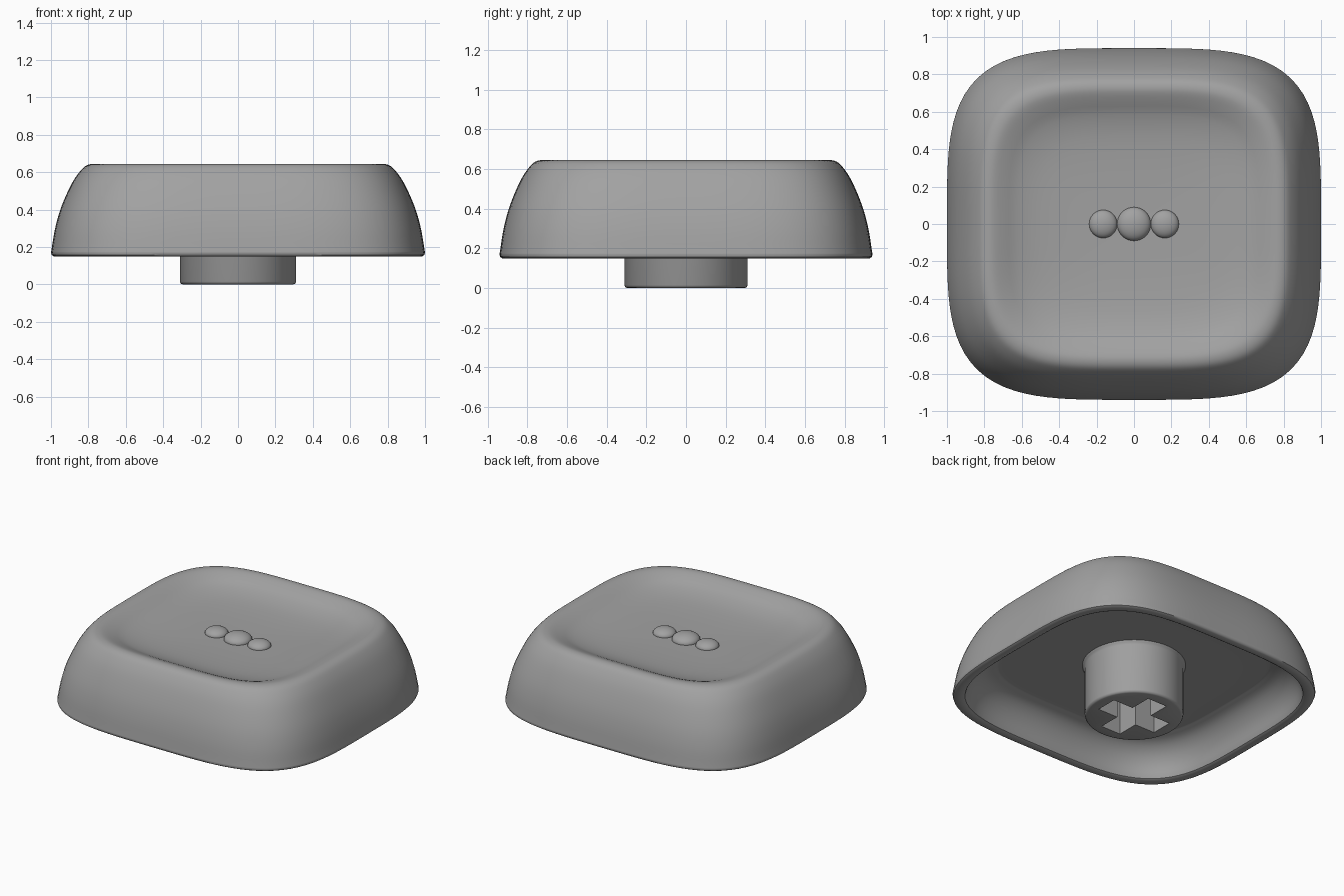
import bpy, bmesh, math
from mathutils import Vector

if "Cube" in bpy.data.objects:
    bpy.data.objects.remove(bpy.data.objects["Cube"])

grey = bpy.data.materials.new("grey_plastic")
grey.diffuse_color = (0.36, 0.36, 0.36, 1)
grey.use_nodes = True
grey.node_tree.nodes["Principled BSDF"].inputs["Base Color"].default_value = grey.diffuse_color


def add_object(name, bm, angle=40):
    bmesh.ops.recalc_face_normals(bm, faces=bm.faces)
    mesh = bpy.data.meshes.new(name)
    bm.to_mesh(mesh)
    bm.free()
    mesh.materials.append(grey)
    ob = bpy.data.objects.new(name, mesh)
    bpy.context.collection.objects.link(ob)
    bpy.ops.object.select_all(action='DESELECT')
    ob.select_set(True)
    bpy.context.view_layer.objects.active = ob
    bpy.ops.object.shade_smooth_by_angle(angle=math.radians(angle))
    return ob


def smooth_path(points, steps):
    """Catmull-Rom curve through the points."""
    p = [Vector(q) for q in points]
    p = [p[0]] + p + [p[-1]]
    out = []
    for a, b, c, d in zip(p, p[1:], p[2:], p[3:]):
        for i in range(steps):
            t = i / steps
            out.append(0.5 * (2 * b + (c - a) * t + (2 * a - 5 * b + 4 * c - d) * t * t
                              + (3 * b - a - 3 * c + d) * t ** 3))
    return out + [p[-1]]


def loft(path, segments, power, depth):
    """Rings of rounded-square (or round, power 2) outline; both ends close at the axis."""
    bm = bmesh.new()
    rings = []
    for r, z in path:
        ring = []
        for i in range(segments):
            a = 2 * math.pi * i / segments
            c, s = math.cos(a), math.sin(a)
            k = r * (abs(c) ** power + abs(s) ** power) ** (-1 / power)
            ring.append(bm.verts.new((k * c, k * s * depth, z)))
        rings.append(ring)
    for lo, hi in zip(rings, rings[1:]):
        for i in range(segments):
            j = (i + 1) % segments
            bm.faces.new((lo[i], lo[j], hi[j], hi[i]))
    for ring, z in ((rings[0], path[0][1]), (rings[-1], path[-1][1])):
        tip = bm.verts.new((0, 0, z))
        for i in range(segments):
            bm.faces.new((ring[i], ring[(i + 1) % segments], tip))
    return bm


# Cap shell: dished top, rounded crest, curved skirt, rounded lip, hollow underside
dish_and_skirt = [(0.05, 0.55), (0.3, 0.554), (0.5, 0.567), (0.62, 0.592), (0.69, 0.621),
                  (0.74, 0.64), (0.775, 0.645), (0.81, 0.636), (0.84, 0.61), (0.88, 0.555),
                  (0.92, 0.475), (0.955, 0.385), (0.98, 0.29), (0.995, 0.2), (1.0, 0.17)]
lip = [(0.996, 0.157), (0.985, 0.15), (0.945, 0.15), (0.932, 0.157)]
hollow = [(0.925, 0.175), (0.905, 0.24), (0.87, 0.3), (0.82, 0.345), (0.76, 0.366),
          (0.7, 0.37), (0.3, 0.37)]
shell_path = smooth_path(dish_and_skirt, 3) + [Vector(q) for q in lip] + smooth_path(hollow, 3)
add_object("cap_shell", loft(shell_path, 128, 3.8, 0.94))

# Round stem with a softened lower edge
stem_path = [(0.295, 0), (0.305, 0.004), (0.311, 0.015), (0.311, 0.345),
             (0.318, 0.36), (0.33, 0.375), (0.33, 0.4)]
stem = add_object("stem", loft(stem_path, 64, 2, 1))

# Cross-shaped socket cut into the stem
w, l = 0.075, 0.228
corner = [(l, -w), (l, w), (w, w)]
bm = bmesh.new()
outline = []
for k in range(4):
    c, s = ((1, 0), (0, 1), (-1, 0), (0, -1))[k]
    outline += [bm.verts.new((x * c - y * s, x * s + y * c, -0.05)) for x, y in corner]
base = bm.faces.new(outline)
top = bmesh.ops.extrude_face_region(bm, geom=[base])["geom"]
bmesh.ops.translate(bm, vec=(0, 0, 0.36),
                    verts=[v for v in top if isinstance(v, bmesh.types.BMVert)])
cutter = add_object("socket_cutter", bm, 30)
cut = stem.modifiers.new("socket", 'BOOLEAN')
cut.operation, cut.solver, cut.object = 'DIFFERENCE', 'EXACT', cutter
bpy.ops.object.select_all(action='DESELECT')
stem.select_set(True)
bpy.context.view_layer.objects.active = stem
bpy.ops.object.modifier_apply(modifier=cut.name)
bpy.data.objects.remove(cutter)
bpy.ops.object.shade_smooth_by_angle(angle=math.radians(40))

# Three low domes in the middle of the dish
for name, x, r in (("left_dome", -0.165, 0.075), ("centre_dome", 0, 0.09),
                   ("right_dome", 0.165, 0.075)):
    bm = bmesh.new()
    bmesh.ops.create_uvsphere(bm, u_segments=32, v_segments=16, radius=r)
    bmesh.ops.scale(bm, vec=(1, 1, 0.52), verts=bm.verts)
    bmesh.ops.translate(bm, vec=(x, 0, 0.552), verts=bm.verts)
    add_object(name, bm)
